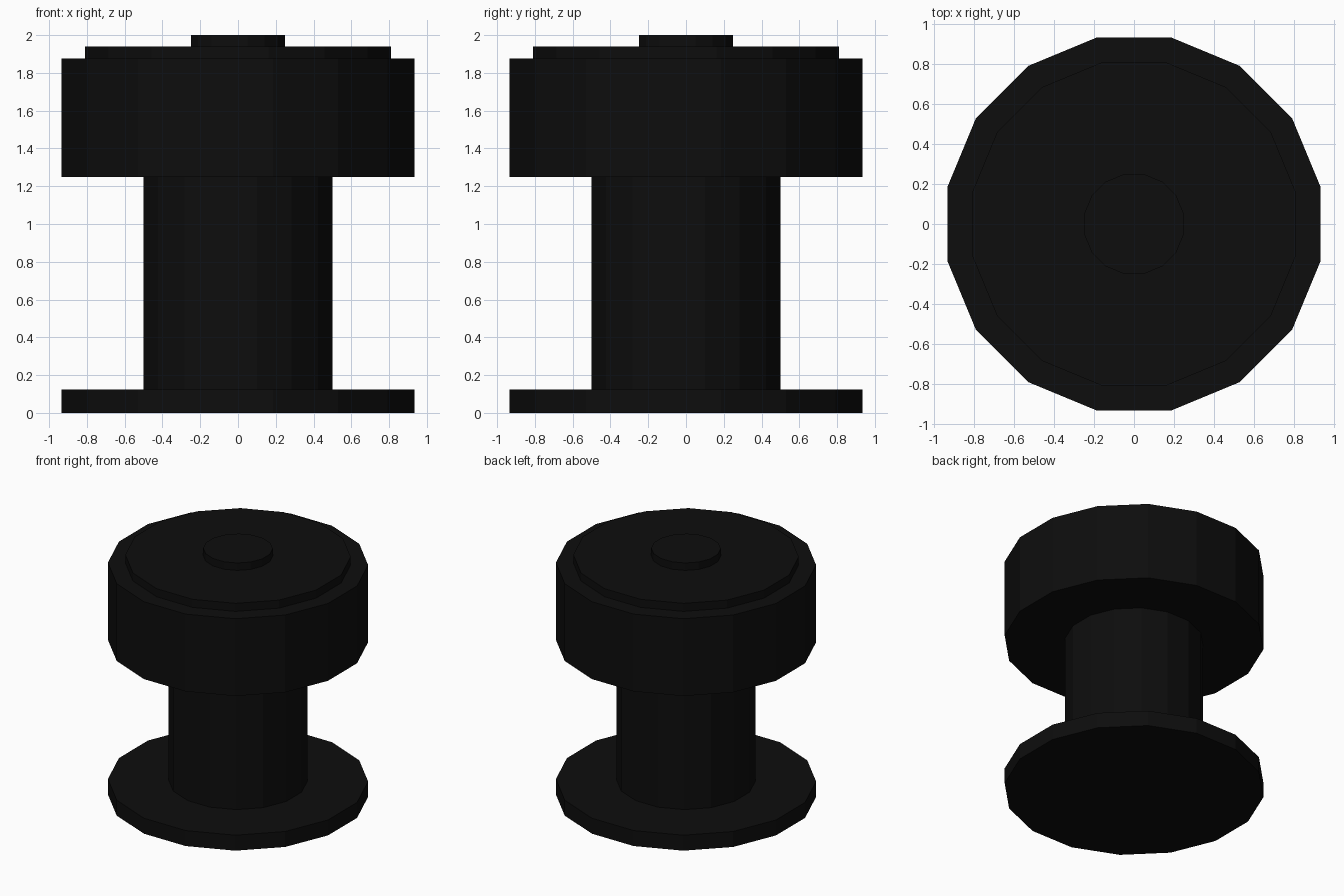
import bpy
import math

cube = bpy.data.objects.get("Cube")
if cube:
    bpy.data.objects.remove(cube, do_unlink=True)

SIDES = 16

black = bpy.data.materials.new("near black")
black.use_nodes = True
colour = (0.004, 0.004, 0.004, 1)
black.diffuse_color = colour
black.node_tree.nodes["Principled BSDF"].inputs["Base Color"].default_value = colour


def disc(name, half_width, bottom, top):
    """Flat-sided prism with faces square to the x and y axes."""
    bpy.ops.mesh.primitive_cylinder_add(
        vertices=SIDES,
        radius=half_width / math.cos(math.pi / SIDES),
        depth=top - bottom,
        location=(0, 0, (bottom + top) / 2),
        rotation=(0, 0, math.pi / SIDES),
    )
    obj = bpy.context.object
    obj.name = name
    obj.data.materials.append(black)
    bpy.ops.object.shade_flat()
    return obj


# Foot and stem
disc("base_flange", 0.935, 0, 0.125)
disc("stem", 0.5, 0.125, 1.25)

# Wide head with its stepped cap
disc("head", 0.935, 1.25, 1.875)
disc("cap_plate", 0.81, 1.875, 1.94)
disc("top_button", 0.25, 1.94, 2.0)
